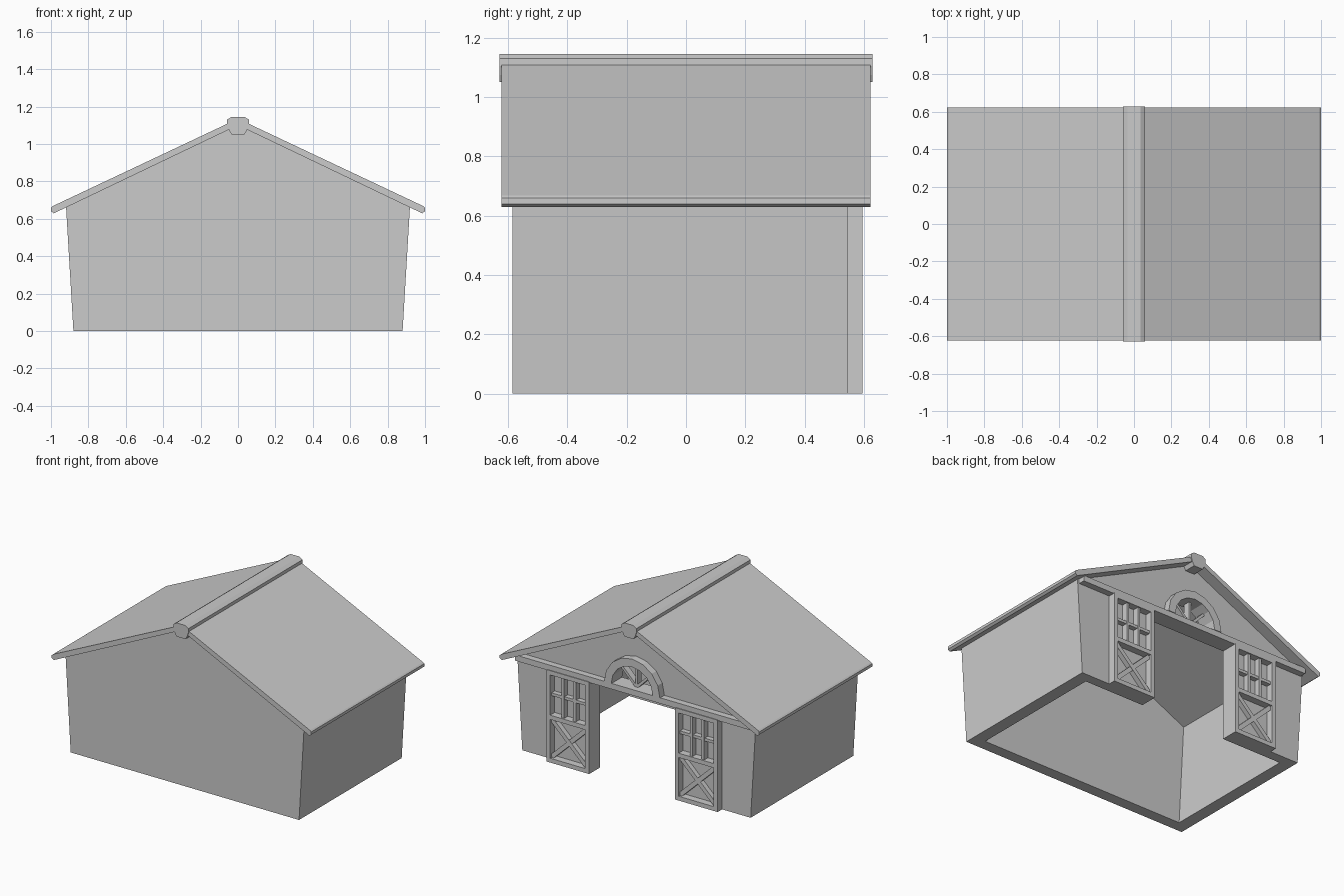
import bpy, bmesh
from math import sin, cos, pi, hypot

if "Cube" in bpy.data.objects:
    bpy.data.objects.remove(bpy.data.objects["Cube"])


def prism(name, pts, y0, y1):
    """Extrude an x-z outline from y0 to y1."""
    bm = bmesh.new()
    face = bm.faces.new([bm.verts.new((x, y0, z)) for x, z in pts])
    ext = bmesh.ops.extrude_face_region(bm, geom=[face])
    verts = [v for v in ext["geom"] if isinstance(v, bmesh.types.BMVert)]
    bmesh.ops.translate(bm, verts=verts, vec=(0, y1 - y0, 0))
    bmesh.ops.recalc_face_normals(bm, faces=bm.faces)
    me = bpy.data.meshes.new(name)
    bm.to_mesh(me)
    bm.free()
    ob = bpy.data.objects.new(name, me)
    bpy.context.collection.objects.link(ob)
    return ob


def bar(name, p, q, w, y0, y1):
    """Straight bar of width w between two x-z points."""
    dx, dz = q[0] - p[0], q[1] - p[1]
    n = w / 2 / hypot(dx, dz)
    a, b = -dz * n, dx * n
    return prism(name, [(p[0] + a, p[1] + b), (p[0] - a, p[1] - b),
                        (q[0] - a, q[1] - b), (q[0] + a, q[1] + b)], y0, y1)


def arc(r, cz, steps=8):
    return [(r * cos(pi * i / steps), cz + r * sin(pi * i / steps)) for i in range(steps + 1)]


def cut(target, cutter):
    cutter.hide_render = True
    mod = target.modifiers.new("cut", "BOOLEAN")
    mod.operation = "DIFFERENCE"
    mod.solver = "EXACT"
    mod.object = cutter
    bpy.context.view_layer.objects.active = target
    bpy.ops.object.modifier_apply(modifier=mod.name)
    bpy.data.objects.remove(cutter)


BACK = 0.545
SILL = 0.675

# Hollow walls with doorway and arched gable opening
walls = prism("walls", [(-0.88, 0), (0.88, 0), (0.92, 0.675), (0, 1.11), (-0.92, 0.675)], -0.585, BACK)
cut(walls, prism("room_cutter", [(-0.79, -0.05), (0.79, -0.05), (0.84, 0.9), (0, 1.3), (-0.84, 0.9)], -0.505, 0.475))
cut(walls, prism("doorway_cutter", [(-0.33, -0.1), (0.33, -0.1), (0.33, 0.635), (-0.33, 0.635)], 0.4, 0.7))
cut(walls, prism("window_cutter", arc(0.165, SILL), 0.4, 0.7))

# Roof slopes
for s, side in ((1, "right"), (-1, "left")):
    outline = [(0, 1.1), (0, 1.135), (0.99, 0.668), (1.0, 0.66), (1.0, 0.64), (0.985, 0.629)]
    prism("roof_" + side, [(s * x, z) for x, z in outline], -0.622, 0.622)

# Ridge cap
half = [(0.035, 1.05), (0.048, 1.075), (0.058, 1.105), (0.058, 1.13), (0.035, 1.145)]
prism("ridge_cap", half + [(-x, z) for x, z in reversed(half)], -0.628, 0.628)

# Beam across the gable
bar("gable_beam", (-0.905, 0.655), (0.905, 0.655), 0.04, BACK - 0.01, 0.59)

# Arched window frame and spokes
prism("window_arch", arc(0.215, SILL) + arc(0.16, SILL)[::-1], 0.475, 0.595)
for i in (1, 2, 3):
    a = pi * i / 4
    bar("window_spoke", (0, SILL), (0.17 * cos(a), SILL + 0.17 * sin(a)), 0.018, 0.50, 0.545)

# Sliding doors: frame, window grid and cross brace
X0, X1, TOP, MID = 0.33, 0.66, 0.64, 0.315
for s in (-1, 1):
    def part(name, p, q, w, y1):
        bar(name, (s * p[0], p[1]), (s * q[0], q[1]), w, BACK - 0.01, y1)
    for x in (X0 + 0.015, X1 - 0.015):
        part("door_stile", (x, 0), (x, TOP), 0.03, 0.595)
    for z in (0.015, MID, TOP - 0.015):
        part("door_rail", (X0 + 0.03, z), (X1 - 0.03, z), 0.03, 0.595)
    for i in (1, 2):
        x = X0 + 0.03 + 0.27 * i / 3
        part("door_muntin", (x, MID), (x, TOP - 0.02), 0.02, 0.585)
    part("door_crossbar", (X0 + 0.02, 0.47), (X1 - 0.02, 0.47), 0.02, 0.58)
    part("door_brace", (X0 + 0.03, 0.035), (X1 - 0.03, MID - 0.02), 0.03, 0.58)
    part("door_brace", (X0 + 0.03, MID - 0.02), (X1 - 0.03, 0.035), 0.03, 0.578)
